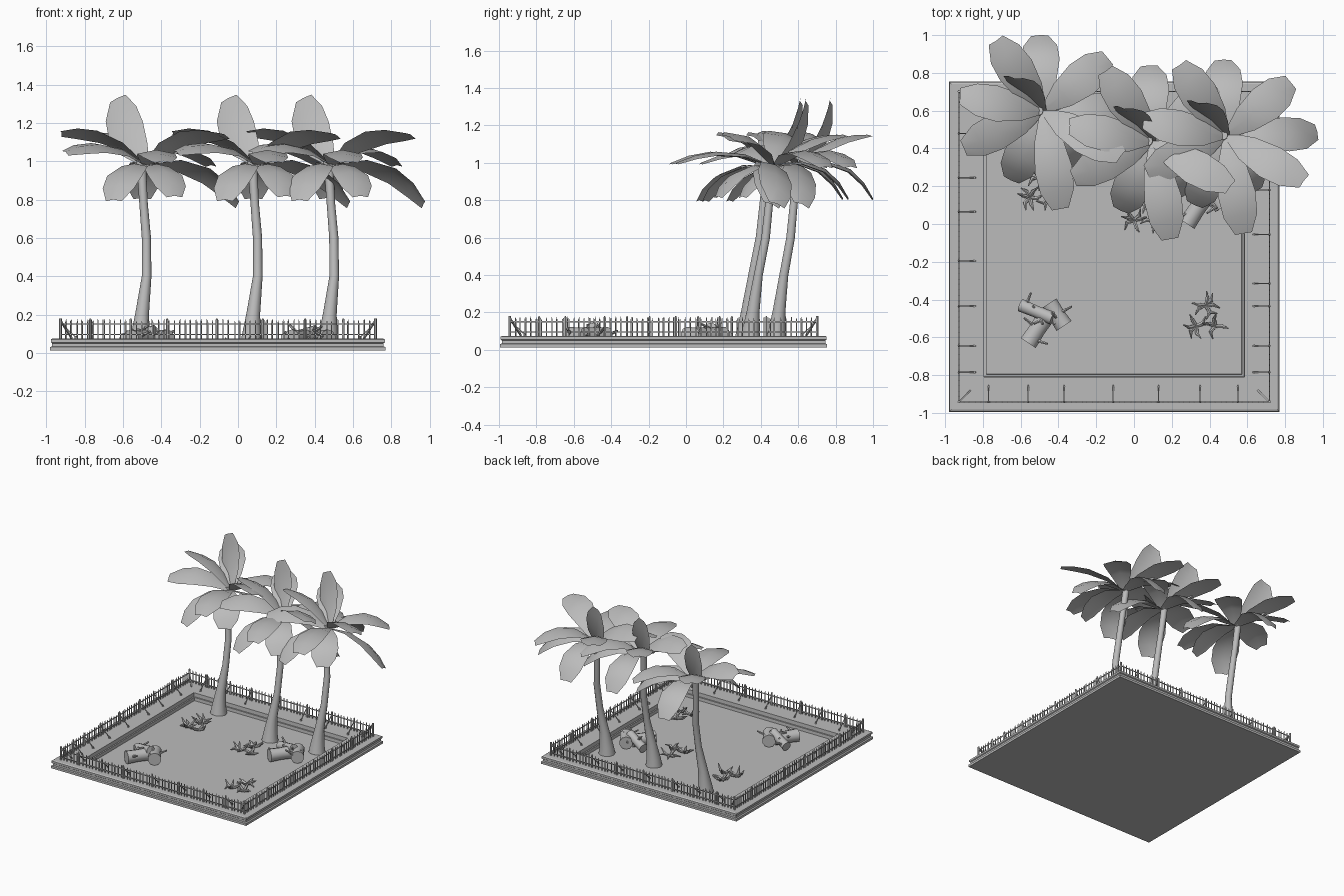
import bpy, bmesh, math, random
from mathutils import Vector, Matrix

random.seed(4)
cube = bpy.data.objects.get("Cube")
if cube:
    bpy.data.objects.remove(cube, do_unlink=True)

grey = bpy.data.materials.new("stone_grey")
grey.use_nodes = True
GREY = (0.5, 0.5, 0.5, 1)
grey.diffuse_color = GREY
grey.node_tree.nodes["Principled BSDF"].inputs["Base Color"].default_value = GREY

CX, CY = -0.105, -0.12      # middle of the square plot
GROUND, LEDGE = 0.02, 0.075


def finish(name, bm, smooth=False, recalc=True):
    if recalc:
        bmesh.ops.recalc_face_normals(bm, faces=bm.faces)
    mesh = bpy.data.meshes.new(name)
    bm.to_mesh(mesh)
    bm.free()
    mesh.materials.append(grey)
    ob = bpy.data.objects.new(name, mesh)
    bpy.context.collection.objects.link(ob)
    if smooth:
        bpy.ops.object.select_all(action='DESELECT')
        ob.select_set(True)
        bpy.context.view_layer.objects.active = ob
        bpy.ops.object.shade_smooth_by_angle(angle=math.radians(40))


def tube(bm, points, radii, sides=6):
    """Closed tube through the points, one radius for each."""
    pts = [Vector(p) for p in points]
    rings = []
    for i, p in enumerate(pts):
        d = (pts[min(i + 1, len(pts) - 1)] - pts[max(i - 1, 0)]).normalized()
        ref = Vector((1, 0, 0)) if abs(d.z) > 0.8 else Vector((0, 0, 1))
        u = d.cross(ref).normalized()
        v = d.cross(u)
        ring = []
        for k in range(sides):
            a = math.tau * (k + 0.5) / sides
            ring.append(bm.verts.new(p + (u * math.cos(a) + v * math.sin(a)) * radii[i]))
        rings.append(ring)
    for a, b in zip(rings, rings[1:]):
        for k in range(sides):
            n = (k + 1) % sides
            bm.faces.new((a[k], a[n], b[n], b[k]))
    bm.faces.new(rings[0])
    bm.faces.new(rings[-1])


# Stepped square base with a raised walkway and a sunken ground
def make_base():
    bm = bmesh.new()
    profile = [(0.875, 0.012), (0.875, 0.03), (0.865, 0.034), (0.865, 0.05), (0.872, 0.055),
               (0.872, 0.07), (0.862, LEDGE), (0.69, LEDGE), (0.688, 0.045), (0.677, 0.045),
               (0.675, GROUND)]
    rings = []
    for h, z in profile:
        rings.append([bm.verts.new((CX + sx * h, CY + sy * h, z))
                      for sx, sy in ((-1, -1), (1, -1), (1, 1), (-1, 1))])
    for a, b in zip(rings, rings[1:]):
        for k in range(4):
            n = (k + 1) % 4
            bm.faces.new((a[k], a[n], b[n], b[k]))
    bm.faces.new(rings[0])
    bm.faces.new(rings[-1])
    finish("plot_base", bm)


# Picket fence: rails, pickets, posts and inward braces on each side
def make_fence(name, turn, braces):
    half = 0.822
    c, s = round(math.cos(turn)), round(math.sin(turn))

    def at(along, inward, z):
        x, y = along, -half + inward
        return (CX + c * x - s * y, CY + s * x + c * y, z)

    bm = bmesh.new()
    for z in (0.095, 0.15):
        tube(bm, [at(-half, 0, z), at(half, 0, z)], [0.004] * 2, 4)
    count = 58
    for i in range(count):
        a = -half + 2 * half * (i + random.uniform(-0.15, 0.15)) / count
        top = 0.17 + random.uniform(-0.004, 0.008)
        tube(bm, [at(a, 0, LEDGE), at(a, 0, top - 0.012), at(a, 0, top)],
             [0.004, 0.004, 0.001], 4)
    for a in braces:
        tube(bm, [at(a, 0, LEDGE), at(a, 0, 0.172), at(a, 0, 0.18)], [0.007, 0.007, 0.003], 6)
        tube(bm, [at(a, 0, 0.155), at(a, 0.088, LEDGE)], [0.004] * 2, 4)
        tube(bm, [at(a, 0.08, LEDGE), at(a, 0.08, 0.088)], [0.007] * 2, 6)
    tube(bm, [at(-half, 0, LEDGE), at(-half, 0, 0.18)], [0.008] * 2, 6)
    tube(bm, [at(-half, 0, 0.17), at(-half + 0.06, 0.06, LEDGE)], [0.006] * 2, 4)
    finish(name, bm)


# Palm trunk: bent, tapering and flared at the foot
def make_trunk(name, base, crown):
    bx, by = base
    dx, dy = crown[0] - bx, crown[1] - by
    path, radii = [], []
    steps = [(0, 0, GROUND, 0.062), (0.04, 0, 0.08, 0.052), (0.14, 0.008, 0.2, 0.036),
             (0.36, 0.03, 0.4, 0.025), (0.66, 0.026, 0.6, 0.024), (0.8, 0.01, 0.78, 0.022),
             (1, -0.005, 1.0, 0.025)]
    for f, bend, z, r in steps:
        path.append((bx + bend + dx * f * 0.3, by + dy * f, z))
        radii.append(r)
    bm = bmesh.new()
    tube(bm, path, radii, 10)
    finish(name, bm, True)


# Palm fronds from the crown centre: tip x, y, z, arch height and twist in degrees
FRONDS = [(-0.02, 0.40, -0.17, 0.10, 0), (-0.25, 0.37, 0.17, 0.05, 0), (0.34, 0.28, 0.0, 0.09, 0),
          (-0.44, 0.08, 0.17, 0.07, -20), (-0.42, -0.20, 0.07, 0.07, 15),
          (0.41, -0.24, 0.16, 0.07, 20), (0.48, 0.02, -0.20, 0.09, 25),
          (0.09, -0.52, 0.02, 0.07, 0), (-0.17, -0.37, -0.18, 0.08, 0),
          (-0.15, 0.17, 0.35, -0.04, 55), (0.15, -0.30, -0.16, 0.07, 0)]
WIDTHS = [(0, 0.018), (0.3, 0.075), (0.6, 0.1), (0.82, 0.09), (1, 0.045)]


def make_crown(name, crown):
    bm = bmesh.new()
    centre = Vector((crown[0], crown[1], 0.98))
    for x, y, z, arch, twist in FRONDS:
        tip = Vector((x, y, z))
        side = Vector((-y, x, 0)).normalized()
        rise = tip.cross(side).normalized()
        turn = Matrix.Rotation(math.radians(-twist), 3, tip.normalized())
        side, normal = turn @ side, turn @ rise
        rows = []
        for t, w in WIDTHS:
            mid = centre + tip * t + rise * (4 * arch * t * (1 - t))
            fold = normal * (-0.2 * w)
            rows.append([bm.verts.new(mid + side * w + fold), bm.verts.new(mid),
                         bm.verts.new(mid - side * w + fold)])
        for a, b in zip(rows, rows[1:]):
            for k in range(2):
                bm.faces.new((a[k], a[k + 1], b[k + 1], b[k]))
    for f in bm.faces:
        f.normal_update()
        if f.normal.z < 0:
            f.normal_flip()
    finish(name, bm, True, recalc=False)


# Heap of cut logs with thin branch stubs
def make_log_pile(name, x, y):
    logs = [((0.03, 0.08, 0.072), (0.11, -0.04, 0.072), 0.05),
            ((-0.08, -0.13, 0.072), (0.02, 0.02, 0.072), 0.05),
            ((-0.12, 0.07, 0.065), (0.05, 0.0, 0.11), 0.036)]
    bm = bmesh.new()
    for a, b, r in logs:
        p, q = (Vector((x, y, 0)) + Vector(v) for v in (a, b))
        tube(bm, [p, p.lerp(q, 0.5), q], [r, r * 0.92, r], 10)
        for t in (0.15, 0.5, 0.85):
            start = p.lerp(q, t)
            out = Vector((random.uniform(-1, 1), random.uniform(-1, 1), random.uniform(0.1, 0.6)))
            end = start + out.normalized() * (r + 0.05)
            tube(bm, [start, end], [0.012, 0.006], 6)
    finish(name, bm, True)


# Sprawling roots: curved tapered pieces spread over the ground
def make_roots(name, x, y):
    bm = bmesh.new()
    for cx, cy, reach, count in ((0.01, 0.05, 0.075, 7), (-0.04, -0.06, 0.07, 6), (0.06, -0.06, 0.07, 4)):
        for i in range(count):
            a = math.tau * i / count + random.uniform(-0.3, 0.3)
            d = Vector((math.cos(a), math.sin(a), 0))
            w = Vector((-d.y, d.x, 0)) * random.uniform(-0.02, 0.02)
            o = Vector((x + cx, y + cy, GROUND + 0.01))
            h = random.uniform(0.0, 0.06)
            tube(bm, [o, o + d * reach * 0.5 + w + Vector((0, 0, 0.015)),
                      o + d * reach + Vector((0, 0, h))], [0.01, 0.011, 0.003], 6)
    finish(name, bm, True)


make_base()
make_fence("front_fence", 0, (-0.665, -0.455, -0.265, -0.005, 0.235, 0.455, 0.655))
make_fence("left_fence", math.pi / 2, (-0.665, -0.525, -0.315, -0.195, 0.065, 0.3, 0.55))
make_fence("back_fence", math.pi, (-0.655, -0.455, -0.235, 0.005, 0.265, 0.455, 0.665))
make_fence("right_fence", -math.pi / 2, (-0.6, -0.365, -0.185, 0.075, 0.315, 0.525, 0.665))

palms = {"left": ((0.47, 0.34), (0.49, 0.47)), "middle": ((0.07, 0.31), (0.10, 0.44)),
         "right": ((-0.51, 0.48), (-0.48, 0.60))}
for side, (base, crown) in palms.items():
    make_trunk(side + "_palm_trunk", base, crown)
    make_crown(side + "_palm_crown", crown)

make_log_pile("front_log_pile", -0.48, -0.50)
make_log_pile("back_log_pile", 0.36, 0.13)
make_roots("front_roots", 0.37, -0.48)
make_roots("middle_roots", 0.04, 0.08)
make_roots("back_roots", -0.51, 0.20)
